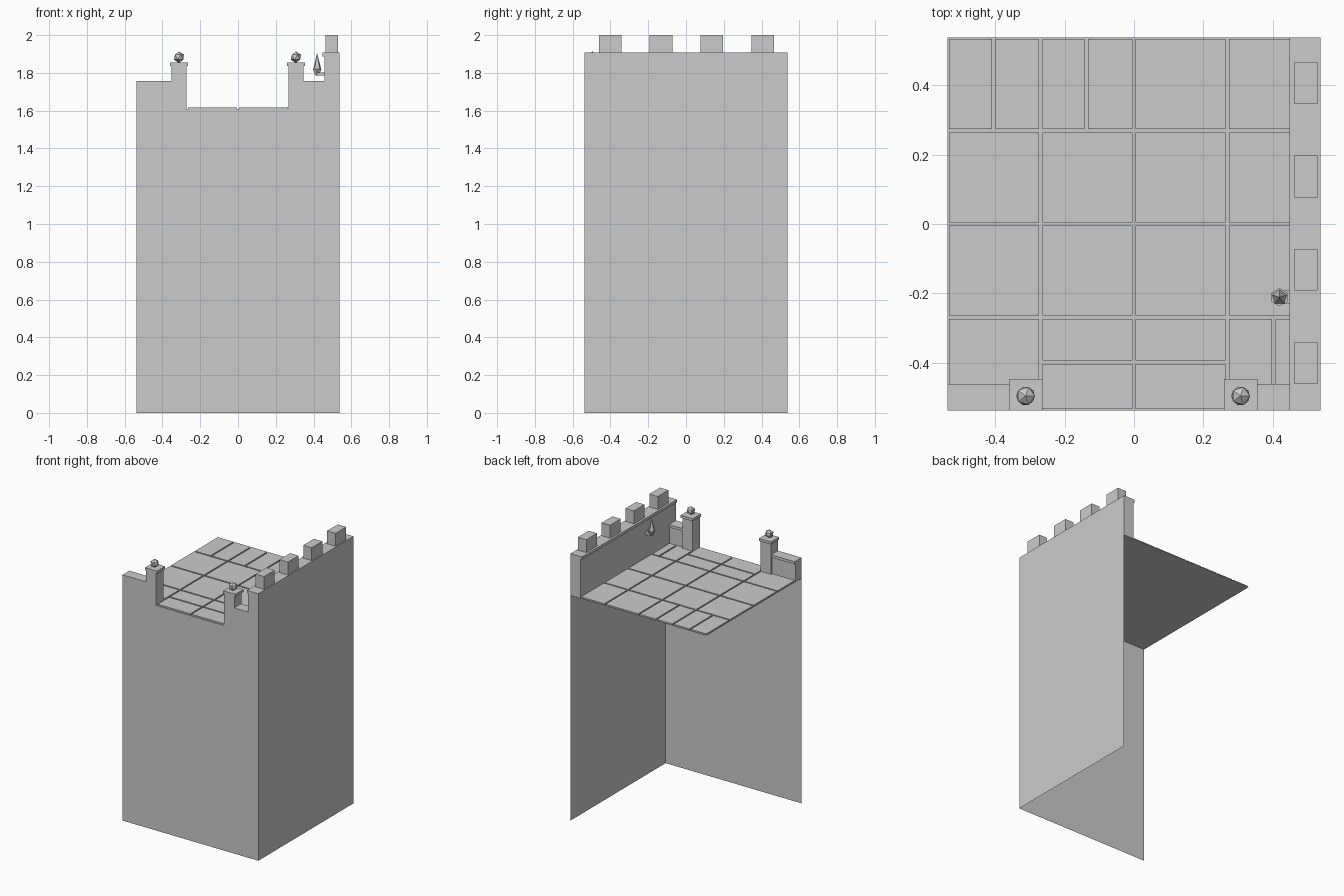
import bpy
import bmesh
from mathutils import Matrix

if "Cube" in bpy.data.objects:
    bpy.data.objects.remove(bpy.data.objects["Cube"], do_unlink=True)

H = 0.537        # half width of the tower
FLOOR = 1.608    # grout level
TILE = 1.618     # tile tops
WALL_IN = 0.457  # inner face of the side wall

stone = bpy.data.materials.new("grey stone")
stone.use_nodes = True
stone.diffuse_color = (0.6, 0.6, 0.6, 1)
stone.node_tree.nodes["Principled BSDF"].inputs["Base Color"].default_value = (0.6, 0.6, 0.6, 1)


def finish(name, bm):
    mesh = bpy.data.meshes.new(name)
    bm.to_mesh(mesh)
    bm.free()
    mesh.materials.append(stone)
    obj = bpy.data.objects.new(name, mesh)
    bpy.context.collection.objects.link(obj)
    return obj


def add_box(bm, x, y, z):
    size = [b - a for a, b in (x, y, z)]
    mid = [(a + b) / 2 for a, b in (x, y, z)]
    mat = Matrix.Translation(mid) @ Matrix.Diagonal((*size, 1))
    bmesh.ops.create_cube(bm, size=1, matrix=mat)


def box(name, x, y, z):
    bm = bmesh.new()
    add_box(bm, x, y, z)
    return finish(name, bm)


def sheet(name, corners):
    bm = bmesh.new()
    bm.faces.new([bm.verts.new(c) for c in corners])
    return finish(name, bm)


def cone(name, sides, r1, r2, x, y, z0, z1):
    bm = bmesh.new()
    bmesh.ops.create_cone(bm, cap_ends=True, segments=sides, radius1=r1, radius2=r2,
                          depth=z1 - z0, matrix=Matrix.Translation((x, y, (z0 + z1) / 2)))
    return finish(name, bm)


# Thin outer walls and floor; the back, left and bottom stay open
sheet("front_wall", [(-H, -H, 0), (H, -H, 0), (H, -H, FLOOR), (-H, -H, FLOOR)])
sheet("side_wall", [(H, -H, 0), (H, H, 0), (H, H, FLOOR), (H, -H, FLOOR)])
sheet("floor", [(-H, -H, FLOOR), (H, -H, FLOOR), (H, H, FLOOR), (-H, H, FLOOR)])

# Paving: four by four cells, some split in two along x or y
PITCH, GAP = H / 2, 0.005
split_x = {(0, 3): -0.404, (1, 3): -0.137, (3, 0): 0.402}
split_y = {(1, 0): -0.398, (2, 0): -0.398}


def spans(start, end, cut):
    edges = [start, cut, end] if cut is not None else [start, end]
    return [(a + GAP, b - GAP) for a, b in zip(edges, edges[1:])]


bm = bmesh.new()
for i in range(4):
    for j in range(4):
        x0, y0 = -H + i * PITCH, -H + j * PITCH
        x1 = WALL_IN + GAP if i == 3 else x0 + PITCH
        for xs in spans(x0, x1, split_x.get((i, j))):
            for ys in spans(y0, y0 + PITCH, split_y.get((i, j))):
                add_box(bm, xs, ys, (FLOOR, TILE))
finish("floor_tiles", bm)

# Tall side parapet with coping and merlons
box("side_parapet", (WALL_IN, H), (-H, H), (FLOOR, 1.888))
box("side_coping", (0.447, H), (-H, H), (1.888, 1.908))
for k in range(4):
    y = -0.401 + k * 0.269
    box(f"merlon_{k + 1}", (0.462, 0.529), (y - 0.06, y + 0.06), (1.908, 2.0))

# Low front parapets either side of the opening
for side, x0, x1 in (("right", -H, -0.35), ("left", 0.343, WALL_IN)):
    box(f"front_parapet_{side}", (x0, x1), (-H, -0.468), (FLOOR, 1.737))
    box(f"front_coping_{side}", (x0, x1), (-H, -0.46), (1.737, 1.756))

# Gate posts with caps and faceted balls
for side, x in (("right", -0.312), ("left", 0.307)):
    box(f"post_{side}", (x - 0.04, x + 0.04), (-H, -0.455), (FLOOR, 1.837))
    box(f"post_cap_{side}", (x - 0.048, x + 0.048), (-H, -0.446), (1.837, 1.855))
    bm = bmesh.new()
    bmesh.ops.create_icosphere(bm, subdivisions=1, radius=0.03,
                               matrix=Matrix.Translation((x, -0.495, 1.883)))
    finish(f"post_ball_{side}", bm)

# Wall torch: bracket, bowl and flame
TX, TY = 0.419, -0.211
box("torch_bracket", (TX, WALL_IN), (TY - 0.02, TY + 0.02), (1.785, 1.802))
cone("torch_bowl", 6, 0.01, 0.026, TX, TY, 1.785, 1.82)
cone("torch_flame", 5, 0.022, 0, TX, TY, 1.82, 1.905)
